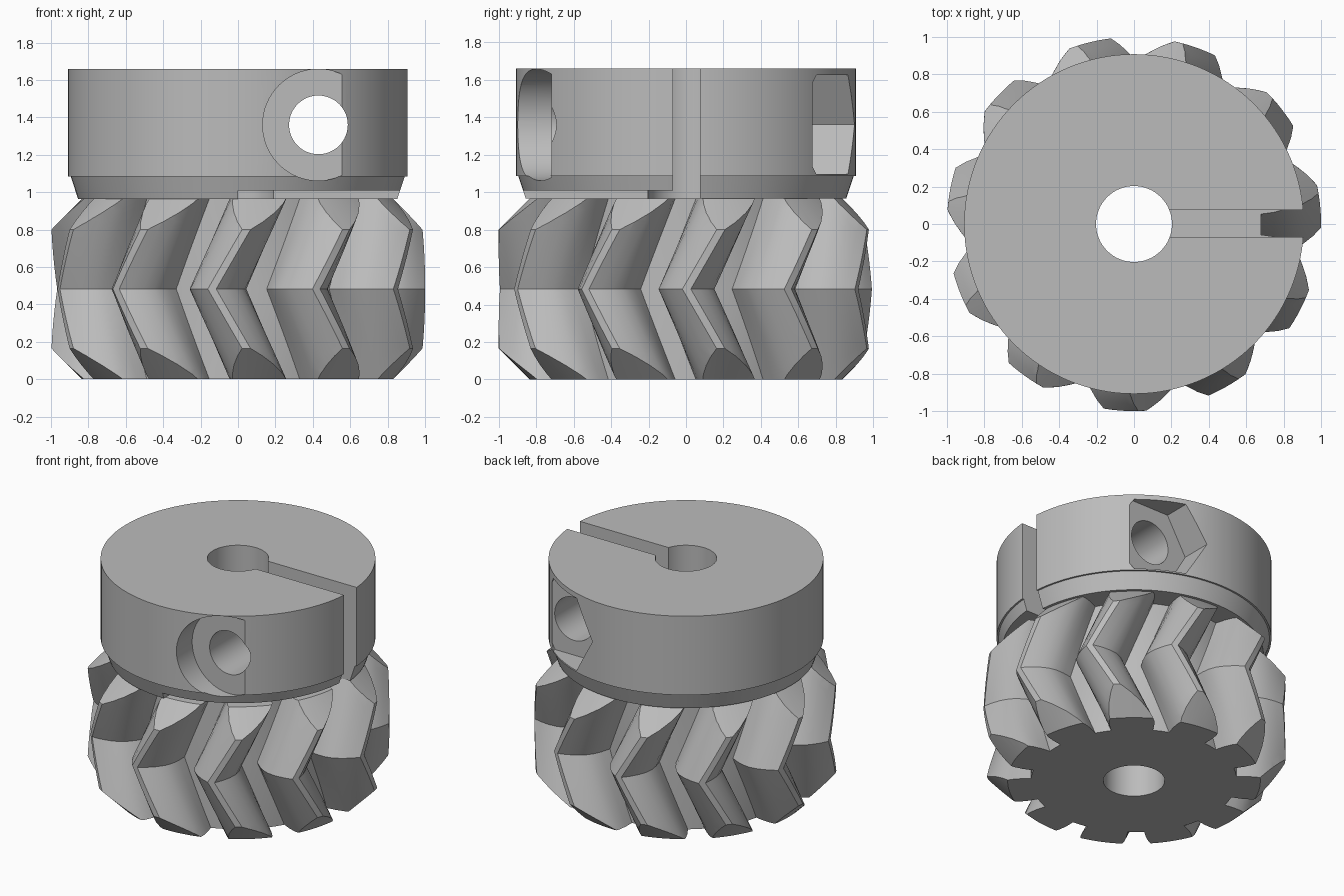
import bpy, bmesh, math
from mathutils import Matrix

if "Cube" in bpy.data.objects:
    bpy.data.objects.remove(bpy.data.objects["Cube"], do_unlink=True)

TEETH = 11
GEAR_TOP = 0.965
TOP = 1.66
STEPS = 16          # slices along the gear, even so that one lies at mid height
TWIST = math.radians(16)
MID_ANGLE = math.radians(-98)

grey = bpy.data.materials.new("plain grey")
grey.use_nodes = True
grey.diffuse_color = (0.5, 0.5, 0.5, 1)
grey.node_tree.nodes["Principled BSDF"].inputs["Base Color"].default_value = (0.5, 0.5, 0.5, 1)


def make_object(name, bm):
    bmesh.ops.recalc_face_normals(bm, faces=bm.faces)
    mesh = bpy.data.meshes.new(name)
    bm.to_mesh(mesh)
    bm.free()
    mesh.materials.append(grey)
    obj = bpy.data.objects.new(name, mesh)
    bpy.context.collection.objects.link(obj)
    return obj


def skin(name, rings):
    """Join equal rings of points into a closed solid."""
    bm = bmesh.new()
    loops = [[bm.verts.new(p) for p in ring] for ring in rings]
    n = len(loops[0])
    for a, b in zip(loops, loops[1:]):
        for i in range(n):
            j = (i + 1) % n
            bm.faces.new((a[i], a[j], b[j], b[i]))
    bm.faces.new(loops[0][::-1])
    bm.faces.new(loops[-1])
    return make_object(name, bm)


def lathe(name, profile, segments=128):
    turn = [2 * math.pi * i / segments for i in range(segments)]
    return skin(name, [[(r * math.cos(t), r * math.sin(t), z) for t in turn]
                       for r, z in profile])


def box(name, low, high):
    bm = bmesh.new()
    bmesh.ops.create_cube(bm, size=1)
    for v in bm.verts:
        v.co = [h if c > 0 else l for c, l, h in zip(v.co, low, high)]
    return make_object(name, bm)


def cross_rod(name, radius, y0, y1, segments):
    """Rod along y through the clamp screw position."""
    obj = lathe(name, [(radius, y0), (radius, y1)], segments)
    obj.data.transform(Matrix.Translation((0.43, 0, 1.36)) @ Matrix.Rotation(-math.pi / 2, 4, "X"))
    return obj


def carve(obj, cutter, operation="DIFFERENCE"):
    mod = obj.modifiers.new("carve", "BOOLEAN")
    mod.operation = operation
    mod.solver = "EXACT"
    mod.object = cutter
    bpy.ops.object.select_all(action="DESELECT")
    bpy.context.view_layer.objects.active = obj
    obj.select_set(True)
    bpy.ops.object.modifier_apply(modifier=mod.name)
    bpy.data.objects.remove(cutter, do_unlink=True)


def bore():
    return lathe("bore_cutter", [(0.203, -0.2), (0.203, 2)], 64)


# Herringbone gear: one tooth half as (radius, half angle), mirrored and repeated
flank = [(0.68, 11.7), (0.75, 11.4), (0.81, 10.6), (0.86, 9.2), (0.91, 6.9), (0.96, 4), (1.0, 1.3)]
tooth = [(r, -a) for r, a in flank] + [(r, a) for r, a in reversed(flank)]
pitch = 360 / TEETH
tooth.append((0.68, pitch / 2))
section = [(r, math.radians(a + pitch * k)) for k in range(TEETH) for r, a in tooth]

rings = []
for s in range(STEPS + 1):
    f = s / STEPS
    turn = MID_ANGLE + TWIST * abs(2 * f - 1)
    rings.append([(r * math.cos(a + turn), r * math.sin(a + turn), GEAR_TOP * f) for r, a in section])
gear = skin("herringbone_gear", rings)

# Chamfer both ends of the teeth
carve(gear, lathe("chamfer_cutter", [(0.785, -0.05), (1.005, 0.17), (1.005, GEAR_TOP - 0.17),
                                     (0.785, GEAR_TOP + 0.05)]), "INTERSECT")
carve(gear, bore())

# Clamp collar with tapered foot
collar = lathe("clamp_collar", [(0.855, GEAR_TOP), (0.895, 1.085), (0.908, 1.085), (0.908, TOP)])
carve(collar, bore())
# Radial slot and the slit that frees the clamping quarter
carve(collar, box("slot_cutter", (0, -0.07, 0.9), (1.1, 0.075, 2)))
carve(collar, box("slit_cutter", (0, -1.1, 0.9), (1.1, 0.075, 1.008)))
# Screw hole, round head recess at the front, hexagonal nut recess at the back
carve(collar, cross_rod("screw_hole_cutter", 0.157, -1.2, 1.2, 48))
carve(collar, cross_rod("head_recess_cutter", 0.298, -1.2, -0.717, 64))
carve(collar, cross_rod("nut_recess_cutter", 0.305, 0.675, 1.2, 6))

for obj in (gear, collar):
    bpy.ops.object.select_all(action="DESELECT")
    bpy.context.view_layer.objects.active = obj
    obj.select_set(True)
    bpy.ops.object.shade_smooth_by_angle(angle=math.radians(25))
